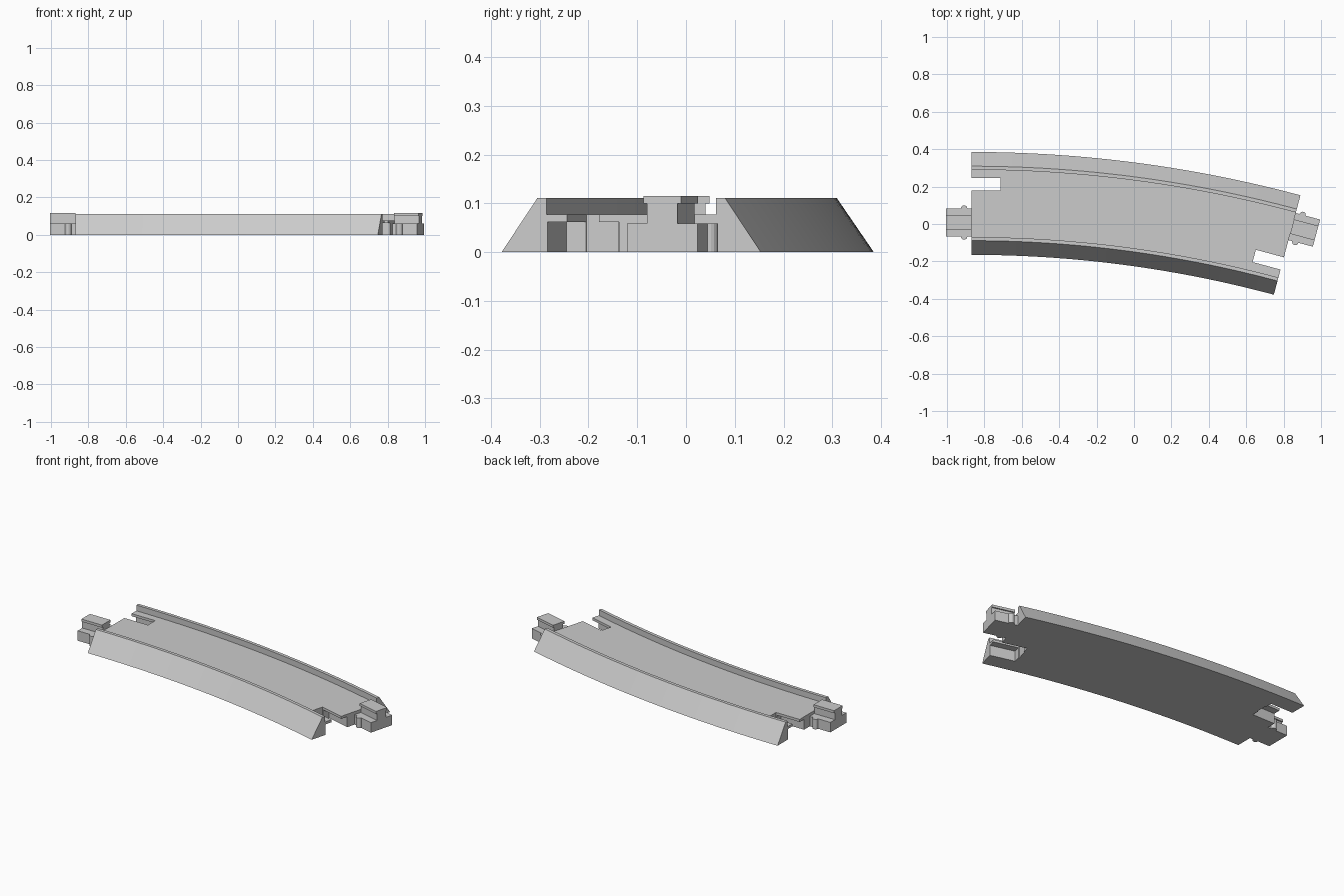
import bpy, math
from mathutils import Matrix, Vector

cube = bpy.data.objects.get("Cube")
if cube:
    bpy.data.objects.remove(cube, do_unlink=True)

grey = bpy.data.materials.new("light_grey_plastic")
grey.use_nodes = True
colour = (0.6, 0.6, 0.6, 1)
grey.diffuse_color = colour
grey.node_tree.nodes["Principled BSDF"].inputs["Base Color"].default_value = colour

# Arc of the track
CX, CY = -0.87, -6.415
R_MID = 6.525
HALF = 0.275
SWEEP = math.radians(15)
STEPS = 32


def make_object(name, verts, faces):
    mesh = bpy.data.meshes.new(name)
    mesh.from_pydata(verts, [], faces)
    mesh.materials.append(grey)
    obj = bpy.data.objects.new(name, mesh)
    bpy.context.collection.objects.link(obj)
    return obj


def extrude_outline(name, outline, z0, z1, place):
    """Prism from a counter-clockwise plan outline, moved by a matrix."""
    n = len(outline)
    verts = [place @ Vector((x, y, z)) for z in (z0, z1) for x, y in outline]
    faces = [list(range(n))[::-1], list(range(n, 2 * n))]
    faces += [(i, (i + 1) % n, n + (i + 1) % n, n + i) for i in range(n)]
    return make_object(name, verts, faces)


def block(name, x0, x1, half_width, z0, z1, place):
    w = half_width
    return extrude_outline(name, [(x0, -w), (x1, -w), (x1, w), (x0, w)], z0, z1, place)


# Track body: sloped kerbs either side of a sunken road, swept along the arc
half_profile = [(HALF, 0), (HALF - 0.076, 0.111), (HALF - 0.095, 0.111), (HALF - 0.095, 0.077)]
profile = half_profile + [(-r, z) for r, z in reversed(half_profile)]
n = len(profile)
verts, faces = [], []
for s in range(STEPS + 1):
    a = SWEEP * s / STEPS
    for r, z in profile:
        verts.append((CX + (R_MID + r) * math.sin(a), CY + (R_MID + r) * math.cos(a), z))
for s in range(STEPS):
    for i in range(n):
        j = (i + 1) % n
        faces.append((s * n + i, s * n + j, s * n + n + j, s * n + n + i))
faces += [list(range(n))[::-1], list(range(STEPS * n, STEPS * n + n))]
body = make_object("track_body", verts, faces)
bpy.context.view_layer.objects.active = body
body.select_set(True)
bpy.ops.object.shade_smooth_by_angle(angle=math.radians(30))
body.select_set(False)


def end_frame(angle, offset, turn):
    """Local frame on an end face, +x pointing out of the track."""
    r = R_MID + offset
    origin = Vector((CX + r * math.sin(angle), CY + r * math.cos(angle), 0))
    return Matrix.Translation(origin) @ Matrix.Rotation(turn - angle, 4, "Z")


def foot_outline():
    """Coupling foot with a round nub on each side."""
    w, nub_x, nub_r = 0.075, 0.038, 0.017
    side = [(nub_x + nub_r * math.cos(t), w + nub_r * math.sin(t))
            for t in (math.pi * k / 8 for k in range(9))]
    upper = [(0.135, w)] + side + [(-0.01, w)]
    return [(x, -y) for x, y in reversed(upper)] + upper


# Each end carries one coupling and one matching socket
for label, angle, offset, turn in (("right", 0, -0.102, math.pi), ("left", SWEEP, 0.102, 0)):
    place = end_frame(angle, offset, turn)
    extrude_outline(label + "_coupling_foot", foot_outline(), 0, 0.059, place)
    block(label + "_coupling_stem", 0, 0.135, 0.032, 0.055, 0.102, place)
    block(label + "_coupling_cap", 0, 0.135, 0.04, 0.1, 0.115, place)

    socket = end_frame(angle, -offset, turn)
    for part, depth, width, z0, z1 in (("pocket", 0.15, 0.076, -0.02, 0.062),
                                       ("slot", 0.155, 0.034, -0.03, 0.13)):
        cutter = block(label + "_" + part + "_cutter", -depth, 0.05, width, z0, z1, socket)
        cutter.hide_render = True
        cutter.hide_viewport = True
        cutter.display_type = "WIRE"
        cut = body.modifiers.new(label + "_" + part, "BOOLEAN")
        cut.operation = "DIFFERENCE"
        cut.solver = "EXACT"
        cut.object = cutter
